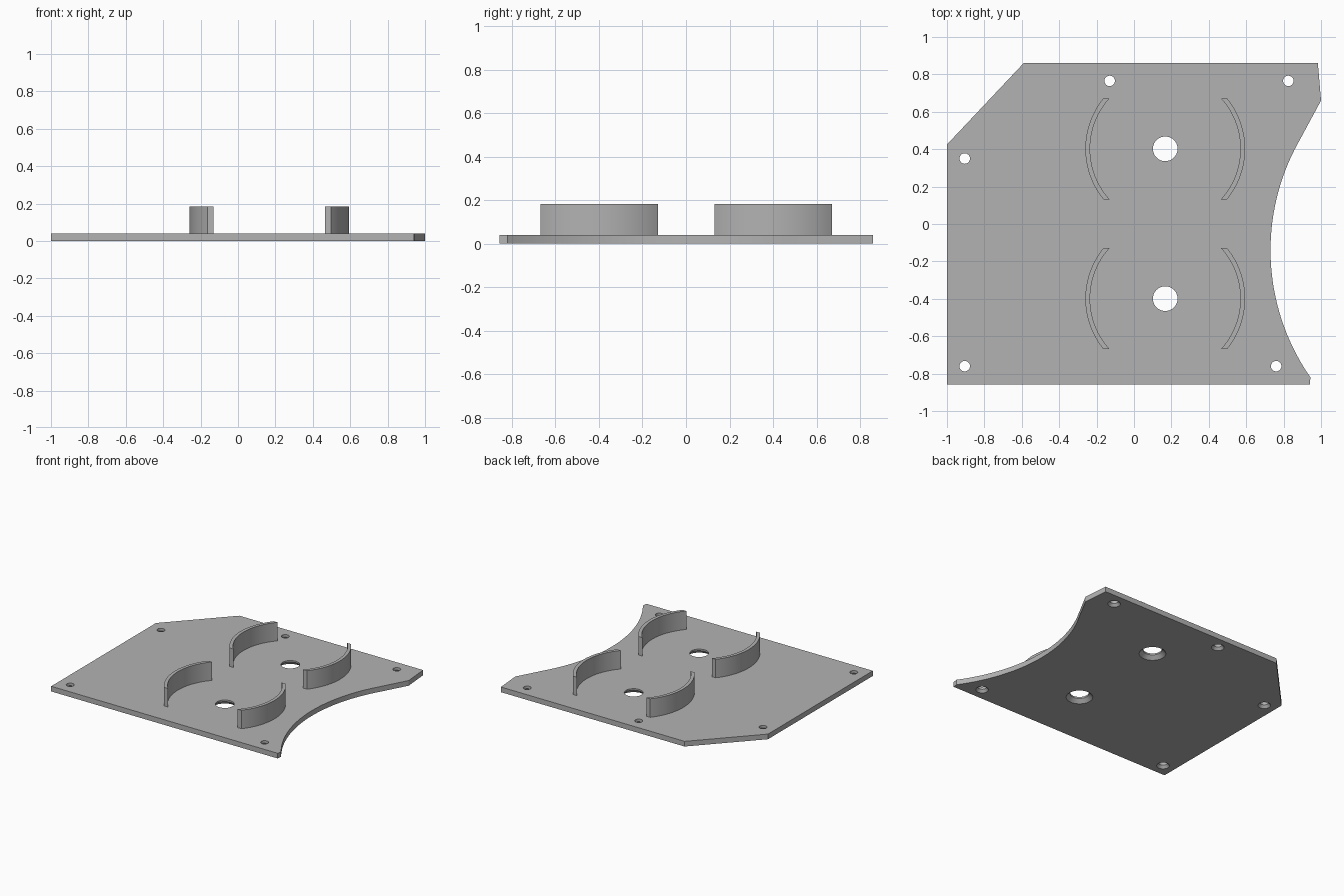
import bpy, bmesh
from math import sin, cos, asin, pi, radians

cube = bpy.data.objects.get("Cube")
if cube:
    bpy.data.objects.remove(cube, do_unlink=True)

THICK, WALL_TOP = 0.04, 0.183

grey = bpy.data.materials.new("plain grey")
grey.use_nodes = True
colour = (0.45, 0.45, 0.45, 1)
grey.diffuse_color = colour
grey.node_tree.nodes["Principled BSDF"].inputs["Base Color"].default_value = colour


def finish(name, bm):
    bmesh.ops.recalc_face_normals(bm, faces=bm.faces)
    mesh = bpy.data.meshes.new(name)
    bm.to_mesh(mesh)
    bm.free()
    mesh.materials.append(grey)
    obj = bpy.data.objects.new(name, mesh)
    bpy.context.collection.objects.link(obj)
    return obj


def extrude(name, outline, z0, z1):
    bm = bmesh.new()
    face = bm.faces.new([bm.verts.new((x, y, z0)) for x, y in outline])
    result = bmesh.ops.extrude_face_region(bm, geom=[face])
    verts = [v for v in result["geom"] if isinstance(v, bmesh.types.BMVert)]
    bmesh.ops.translate(bm, verts=verts, vec=(0, 0, z1 - z0))
    return finish(name, bm)


def arc(cx, cy, r, a0, a1, n):
    steps = [a0 + (a1 - a0) * i / n for i in range(n + 1)]
    return [(cx + r * cos(a), cy + r * sin(a)) for a in steps]


def smooth(obj):
    bpy.ops.object.select_all(action='DESELECT')
    obj.select_set(True)
    bpy.context.view_layer.objects.active = obj
    bpy.ops.object.shade_smooth_by_angle(angle=radians(30))


# Base plate with a clipped corner and a concave right edge
R = 1.19
bite = arc(1.92, -0.14, R, pi + asin(0.68 / R), pi - asin(0.59 / R), 48)
outline = [(-1, -0.857), (0.94, -0.857)] + bite
outline += [(1, 0.66), (0.983, 0.86), (-0.59, 0.86), (-1, 0.425)]
plate = extrude("base_plate", outline, 0, THICK)


# Countersunk holes, widening towards the underside
def hole_cutter(bm, x, y, r, wide, neck):
    slope = (wide - r) / neck
    levels = [(-0.02, wide + 0.02 * slope), (neck, r), (THICK + 0.02, r)]
    rings = [[bm.verts.new((px, py, z)) for px, py in arc(x, y, rad, 0, 2 * pi, 40)[:-1]]
             for z, rad in levels]
    bm.faces.new(rings[0])
    bm.faces.new(rings[-1])
    for low, high in zip(rings, rings[1:]):
        for i in range(len(low)):
            bm.faces.new((low[i - 1], low[i], high[i], high[i - 1]))


CENTRES = {"back": (0.167, 0.402), "front": (0.167, -0.399)}
SCREWS = [(-0.13, 0.765), (0.825, 0.765), (-0.905, 0.35), (-0.905, -0.76), (0.76, -0.76)]
bm = bmesh.new()
for x, y in CENTRES.values():
    hole_cutter(bm, x, y, 0.066, 0.094, 0.028)
for x, y in SCREWS:
    hole_cutter(bm, x, y, 0.028, 0.045, 0.02)
cutter = finish("hole_cutter", bm)
cutter.hide_render = True
cutter.hide_set(True)
cut = plate.modifiers.new("holes", 'BOOLEAN')
cut.operation = 'DIFFERENCE'
cut.solver = 'EXACT'
cut.object = cutter

# Apply the cut so the plate stands alone
bpy.context.view_layer.update()
cut_mesh = bpy.data.meshes.new_from_object(
    plate.evaluated_get(bpy.context.evaluated_depsgraph_get()))
plate.modifiers.clear()
plate.data = cut_mesh
bpy.data.objects.remove(cutter, do_unlink=True)
smooth(plate)

# Curved retaining walls around each large hole, ends cut square to y
OUTER, INNER, HALF = 0.427, 0.402, 0.27
for place, (cx, cy) in CENTRES.items():
    for side, turn in (("left", 0), ("right", pi)):
        a, b = asin(HALF / OUTER), asin(HALF / INNER)
        profile = arc(cx, cy, OUTER, turn - a, turn + a, 28)
        profile += arc(cx, cy, INNER, turn + b, turn - b, 28)
        smooth(extrude(f"{place}_{side}_wall", profile, THICK, WALL_TOP))
